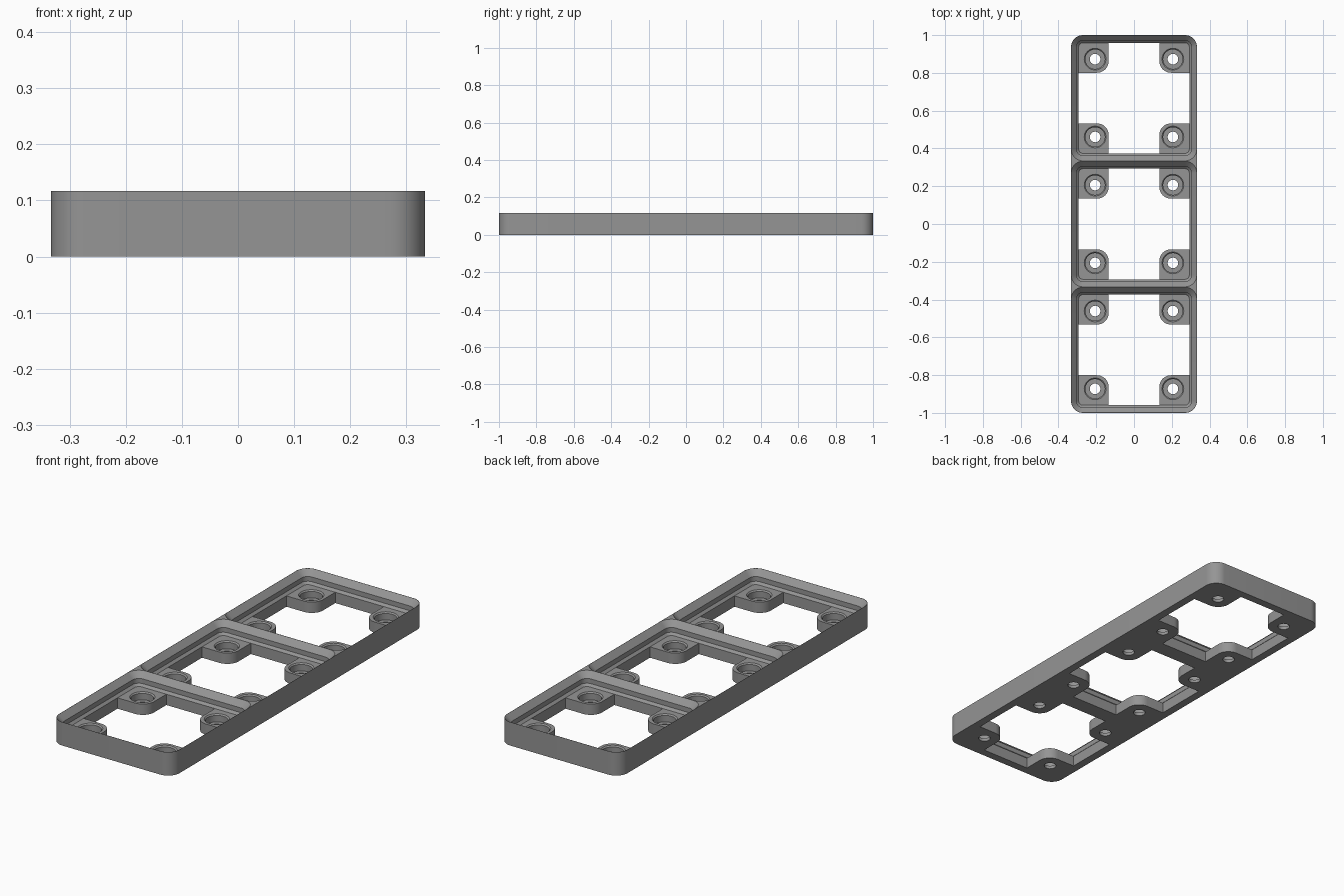
import bpy, bmesh, math

if "Cube" in bpy.data.objects:
    bpy.data.objects.remove(bpy.data.objects["Cube"])

PITCH = 2 / 3            # cell spacing
HALF = PITCH / 2
R = 0.0635               # outer corner radius
H = 0.1172               # total height
SLAB = 0.054             # height of the corner pads
HOLE = 0.206             # hole offset from cell centre
OPEN = HALF - 0.0405     # half width of the through opening
PAD = HOLE - 0.072       # inner edge of the corner pads

grey = bpy.data.materials.new("grey plastic")
grey.diffuse_color = (0.3, 0.3, 0.3, 1)
grey.use_nodes = True
grey.node_tree.nodes["Principled BSDF"].inputs["Base Color"].default_value = grey.diffuse_color


def rounded_rect(hx, hy, r, n=12):
    pts = []
    for q, (sx, sy) in enumerate([(1, 1), (-1, 1), (-1, -1), (1, -1)]):
        for i in range(n + 1):
            a = math.pi / 2 * (q + i / n)
            pts.append((sx * (hx - r) + r * math.cos(a),
                        sy * (hy - r) + r * math.sin(a)))
    return pts


def circle(r, n=40):
    return [(r * math.cos(2 * math.pi * i / n), r * math.sin(2 * math.pi * i / n))
            for i in range(n)]


def cross_outline(n=10, r=0.062):
    """Square opening with a rounded pad left standing in each corner."""
    pts = []
    for q in range(4):
        c, s = [(1, 0), (0, 1), (-1, 0), (0, -1)][q]
        quarter = [(OPEN, PAD)]
        for i in range(n + 1):
            a = math.pi / 2 * i / n
            quarter.append((PAD + r - r * math.sin(a), PAD + r - r * math.cos(a)))
        quarter.append((PAD, OPEN))
        pts += [(x * c - y * s, x * s + y * c) for x, y in quarter]
    return pts


def loft(name, rings, loc=(0, 0)):
    """Solid through a stack of (outline, z) rings."""
    bm = bmesh.new()
    loops = [[bm.verts.new((x + loc[0], y + loc[1], z)) for x, y in pts]
             for pts, z in rings]
    for a, b in zip(loops, loops[1:]):
        for i in range(len(a)):
            j = (i + 1) % len(a)
            bm.faces.new((a[i], a[j], b[j], b[i]))
    bm.faces.new(loops[0][::-1])
    bm.faces.new(loops[-1])
    bmesh.ops.recalc_face_normals(bm, faces=bm.faces)
    me = bpy.data.meshes.new(name)
    bm.to_mesh(me)
    bm.free()
    me.materials.append(grey)
    ob = bpy.data.objects.new(name, me)
    bpy.context.collection.objects.link(ob)
    return ob


# Outer body
body = loft("grid_frame", [(rounded_rect(HALF, 1, R), 0), (rounded_rect(HALF, 1, R), H)])

cutters = []
E = 0.0008  # thin rim left at the top edge


def inset(d):
    return rounded_rect(HALF - d, HALF - d, R - d)


for k in (-1, 0, 1):
    cy = k * PITCH
    # Stepped pocket: lower chamfer, straight wall, upper chamfer
    cutters.append(loft("pocket_cutter", [
        (inset(0.0405), SLAB), (inset(0.029), SLAB + 0.0115),
        (inset(0.029), H - 0.0282), (inset(E), H), (inset(E), H + 0.05)], (0, cy)))
    # Through opening between the pads
    cutters.append(loft("opening_cutter",
                        [(cross_outline(), -0.05), (cross_outline(), SLAB + 0.003)], (0, cy)))
    # Recess and screw hole in each pad
    for sx in (-1, 1):
        for sy in (-1, 1):
            at = (sx * HOLE, cy + sy * HOLE)
            cutters.append(loft("recess_cutter", [
                (circle(0.0515), SLAB - 0.038), (circle(0.0515), SLAB - 0.006),
                (circle(0.0575), SLAB), (circle(0.0575), SLAB + 0.004)], at))
            cutters.append(loft("screw_cutter",
                                [(circle(0.028), -0.05), (circle(0.028), SLAB - 0.02)], at))

# Cut everything out of the body
for c in cutters:
    m = body.modifiers.new("cut", "BOOLEAN")
    m.operation = "DIFFERENCE"
    m.solver = "EXACT"
    m.object = c
bpy.context.view_layer.objects.active = body
body.select_set(True)
for m in list(body.modifiers):
    bpy.ops.object.modifier_apply(modifier=m.name)
for c in cutters:
    bpy.data.objects.remove(c, do_unlink=True)

# Smooth round corners, crisp edges
bpy.ops.object.select_all(action="DESELECT")
body.select_set(True)
bpy.ops.object.shade_smooth_by_angle(angle=math.radians(30))
